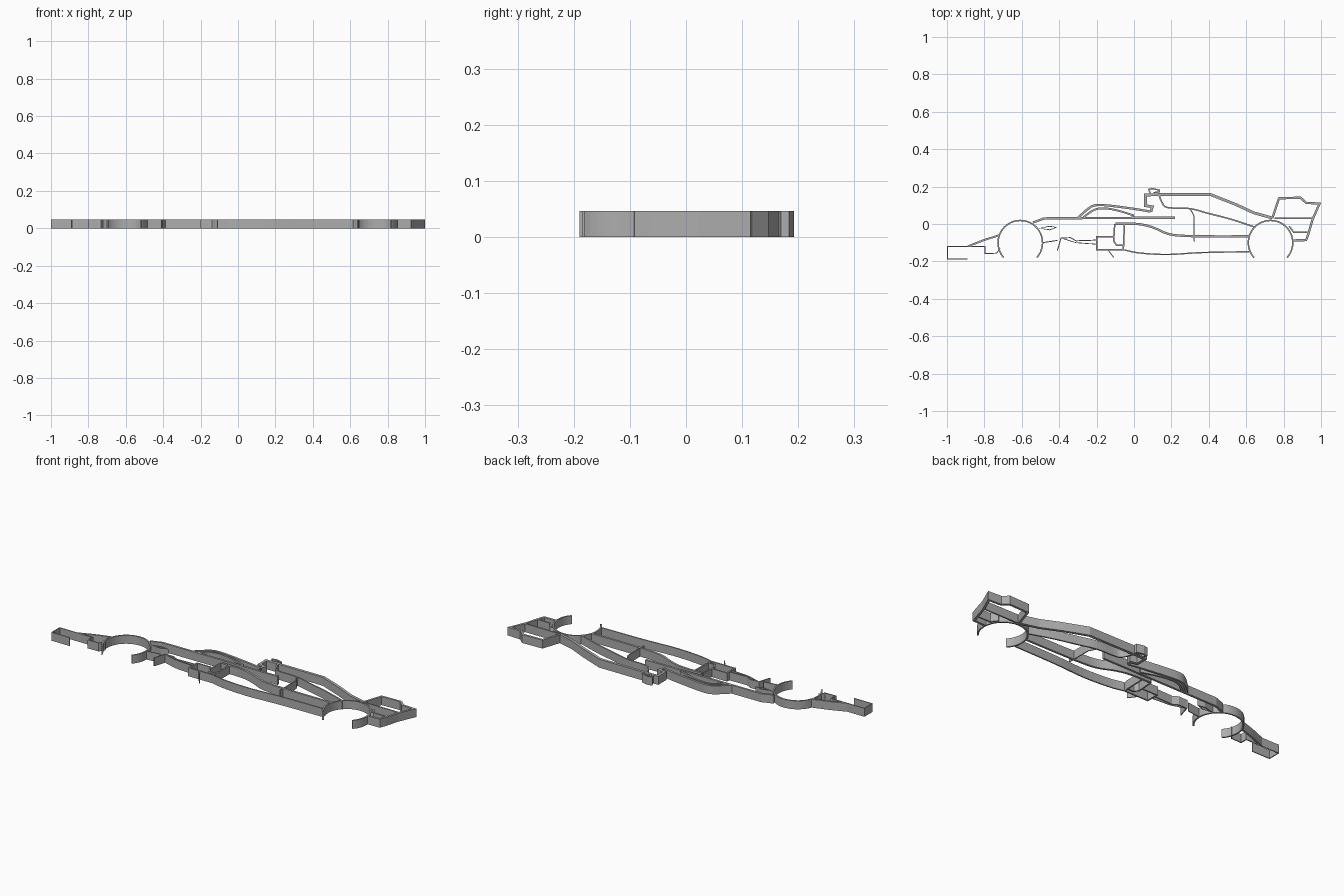
import bpy, bmesh, math
from mathutils import Vector

if "Cube" in bpy.data.objects:
    bpy.data.objects.remove(bpy.data.objects["Cube"])

H = 0.046        # plate depth
THICK, MID, THIN = 0.015, 0.010, 0.005

grey = bpy.data.materials.new("mid grey")
grey.diffuse_color = (0.42, 0.42, 0.42, 1)
grey.use_nodes = True
grey.node_tree.nodes["Principled BSDF"].inputs["Base Color"].default_value = grey.diffuse_color


def smooth_path(pts, steps=5):
    """Catmull-Rom interpolation through the points."""
    p = [pts[0] * 2 - pts[1]] + pts + [pts[-1] * 2 - pts[-2]]
    out = []
    for i in range(1, len(p) - 2):
        a, b, c, d = p[i - 1:i + 3]
        for k in range(steps):
            t = k / steps
            out.append(0.5 * (2 * b + (c - a) * t + (2 * a - 5 * b + 4 * c - d) * t * t
                              + (3 * b - a - 3 * c + d) * t ** 3))
    return out + [pts[-1]]


def stroke(name, pts, width, curved=False, closed=False):
    """Upright ribbon of constant width with mitred corners."""
    pts = [Vector(p) for p in pts]
    if curved:
        pts = smooth_path(pts)
    n = len(pts)
    bm = bmesh.new()
    rings = []
    for i, p in enumerate(pts):
        prev = pts[i - 1] if (i or closed) else None
        nxt = pts[(i + 1) % n] if (i < n - 1 or closed) else None
        d1 = (p - prev).normalized() if prev is not None else (nxt - p).normalized()
        d2 = (nxt - p).normalized() if nxt is not None else d1
        n1, n2 = Vector((-d1.y, d1.x)), Vector((-d2.y, d2.x))
        m = (n1 + n2).normalized()
        off = m * (width / 2 / max(m.dot(n1), 0.5))
        a, b = p + off, p - off
        rings.append([bm.verts.new((q.x, q.y, z)) for q, z in ((a, 0), (b, 0), (b, H), (a, H))])
    for i in range(n if closed else n - 1):
        r, s = rings[i], rings[(i + 1) % n]
        for k in range(4):
            bm.faces.new((r[k], r[(k + 1) % 4], s[(k + 1) % 4], s[k]))
    if not closed:
        bm.faces.new(rings[0])
        bm.faces.new(rings[-1])
    bmesh.ops.recalc_face_normals(bm, faces=bm.faces)
    me = bpy.data.meshes.new(name)
    bm.to_mesh(me)
    bm.free()
    me.materials.append(grey)
    ob = bpy.data.objects.new(name, me)
    bpy.context.collection.objects.link(ob)


def wheel(name, x, y, r):
    """Open wheel arch outline, gap at the bottom."""
    arc = [math.radians(222 - 264 * i / 40) for i in range(41)]
    stroke(name, [(x + r * math.cos(a), y + r * math.sin(a)) for a in arc], 0.008)


# Wheels
wheel("front_wheel", -0.608, -0.100, 0.119)
wheel("rear_wheel", 0.730, -0.100, 0.119)

# Front wing and nose
stroke("front_wing", [(-0.89, -0.187), (-0.9975, -0.187), (-0.9975, -0.12), (-0.797, -0.12),
                      (-0.797, -0.158), (-0.735, -0.156), (-0.715, -0.13)], THIN)
stroke("nose", [(-0.89, -0.12), (-0.80, -0.085), (-0.72, -0.06)], MID)

# Chassis top and cockpit side
stroke("chassis_top", [(-0.54, 0.008), (-0.48, 0.03), (-0.35, 0.031), (0.22, 0.034)], 0.012)
stroke("cockpit_outer", [(-0.30, 0.033), (-0.24, 0.085), (-0.20, 0.101), (-0.13, 0.098),
                         (0.0, 0.081), (0.09, 0.066)], 0.012, True)
stroke("cockpit_inner", [(-0.27, 0.037), (-0.21, 0.077), (-0.15, 0.083), (-0.08, 0.070),
                         (0.0, 0.045)], MID, True)

# Air intake, engine cover and camera pod
stroke("engine_cover", [(0.09, 0.066), (0.098, 0.092), (0.062, 0.098), (0.062, 0.155),
                        (0.13, 0.157), (0.41, 0.157), (0.54, 0.106), (0.64, 0.060),
                        (0.74, 0.032)], THICK)
stroke("camera_pod", [(0.09, 0.158), (0.078, 0.185), (0.10, 0.189), (0.135, 0.181),
                      (0.135, 0.172), (0.105, 0.168)], 0.007)
stroke("cover_crease", [(0.135, 0.152), (0.15, 0.115), (0.18, 0.088), (0.30, 0.082), (0.40, 0.056),
                        (0.52, 0.025), (0.65, -0.018)], 0.008, True)
stroke("cover_seam", [(0.30, 0.082), (0.32, 0.045), (0.322, -0.095)], THIN)

# Sidepod, mirror housing and floor
stroke("sidepod_top", [(-0.10, 0.002), (0.02, 0.0), (0.10, -0.018), (0.18, -0.052), (0.26, -0.063),
                       (0.40, -0.066), (0.615, -0.066)], 0.012, True)
stroke("sidepod_inlet", [(-0.103, 0.0), (-0.109, -0.09), (-0.093, -0.114), (-0.055, -0.114),
                         (-0.052, 0.0)], 0.008)
stroke("barge_board", [(-0.109, -0.069), (-0.20, -0.069), (-0.20, -0.137), (-0.06, -0.137),
                       (-0.055, -0.114)], 0.008)
stroke("floor", [(-0.06, -0.137), (0.03, -0.155), (0.18, -0.163), (0.36, -0.153),
                 (0.615, -0.148)], 0.007, True)
stroke("floor_fin", [(-0.14, -0.137), (-0.108, -0.18)], THIN)

# Suspension and turning vanes
stroke("upper_wishbone", [(-0.505, -0.023), (-0.45, -0.012), (-0.415, -0.018), (-0.45, -0.031)],
       THIN, closed=True)
stroke("lower_wishbone", [(-0.49, -0.10), (-0.41, -0.088)], THIN)
stroke("vane_upper", [(-0.41, -0.142), (-0.39, -0.075), (-0.34, -0.073), (-0.31, -0.09),
                      (-0.20, -0.086)], THIN)
stroke("vane_lower", [(-0.38, -0.078), (-0.31, -0.10), (-0.20, -0.108)], 0.004)

# Rear wing and diffuser
stroke("rear_wing", [(0.74, 0.032), (0.775, 0.137), (0.89, 0.141), (0.92, 0.113), (0.992, 0.109),
                     (0.955, 0.025), (0.93, -0.06), (0.92, -0.086), (0.85, -0.088)], 0.012)
stroke("wing_beam", [(0.75, 0.030), (0.957, 0.030)], 0.008)
stroke("wing_pillar", [(0.83, -0.012), (0.855, -0.045), (0.938, -0.045)], 0.008)
